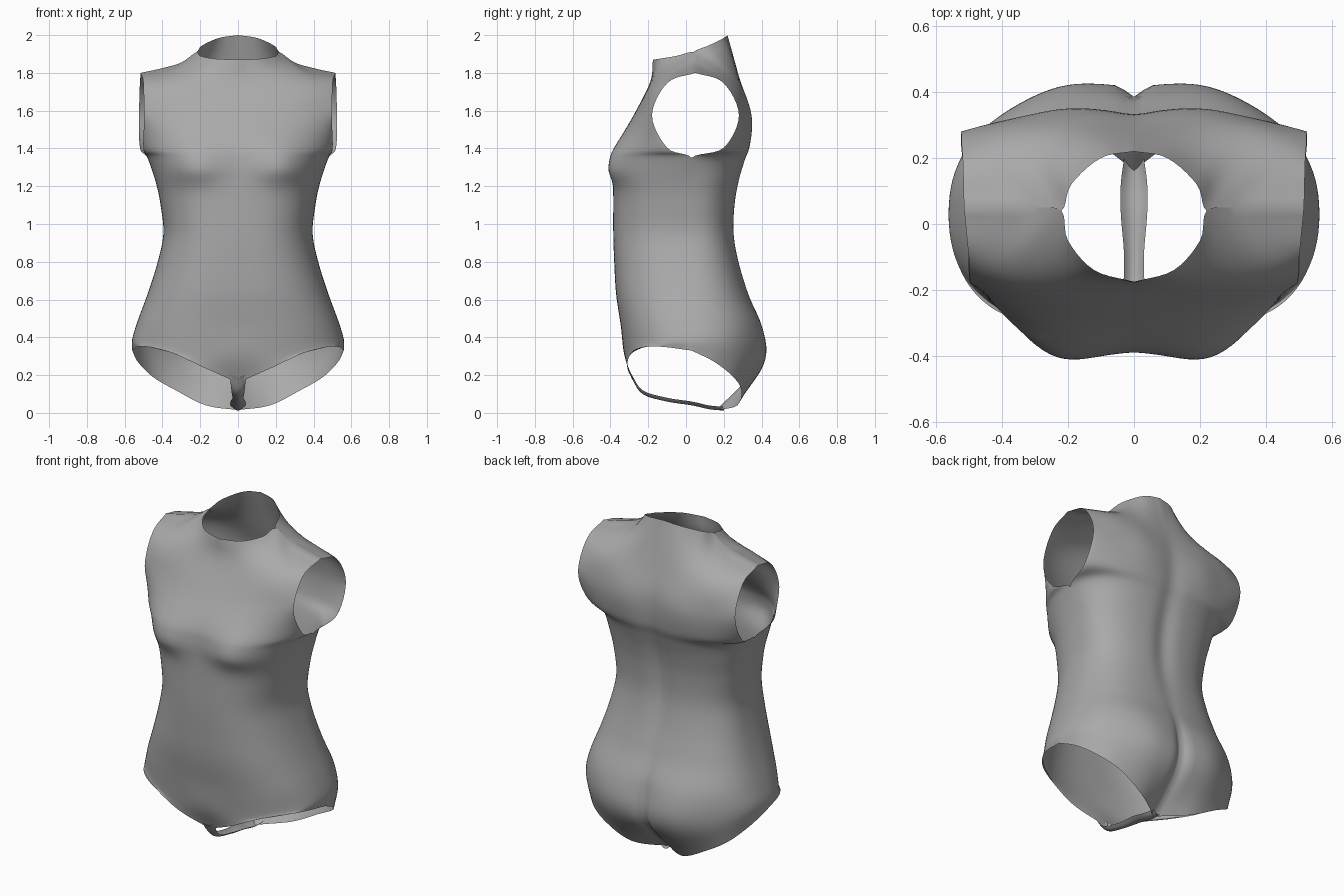
import bpy, bmesh
from math import sin, cos, pi, exp, radians
from mathutils import Vector

cube = bpy.data.objects.get("Cube")
if cube:
    bpy.data.objects.remove(cube)

COLS, STEPS = 30, 6
SEAM = 0.03

grey = bpy.data.materials.new("soft grey")
grey.use_nodes = True
grey.diffuse_color = (0.4, 0.4, 0.4, 1)
grey.node_tree.nodes["Principled BSDF"].inputs["Base Color"].default_value = (0.4, 0.4, 0.4, 1)


def spline(points, t):
    """Point on a smooth curve through the points, t from 0 to 1."""
    pts = [Vector(p) for p in points]
    pts = [2 * pts[0] - pts[1]] + pts + [2 * pts[-1] - pts[-2]]
    s = t * (len(pts) - 3)
    i = min(int(s), len(pts) - 4)
    f = s - i
    a, b, c, d = pts[i:i + 4]
    return b + 0.5 * f * (c - a + f * (2 * a - 5 * b + 4 * c - d + f * (3 * (b - c) + d - a)))


def section(width, mid_y, mid_z, edge_y, edge_z, power):
    """Half cross-section from the centre line out to the side."""
    row = []
    for j in range(COLS + 1):
        u = sin(j / COLS * pi / 2)
        f = max(0, 1 - u ** 2.8) ** power
        row.append(Vector((width * u, edge_y + (mid_y - edge_y) * f,
                           mid_z + (edge_z - mid_z) * u * u)))
    return row


def edge_row(points):
    return [spline(points, j / COLS) for j in range(COLS + 1)]


def bump(x, z, cx, cz, rx, rz):
    return exp(-((x - cx) / rx) ** 2 - ((z - cz) / rz) ** 2)


# Body levels: half width, front y, back y, front z, back z, side z
body = [
    (0.56, -0.325, 0.395, 0.30, 0.24, 0.39),
    (0.53, -0.345, 0.395, 0.46, 0.45, 0.49),
    (0.475, -0.37, 0.33, 0.63, 0.63, 0.64),
    (0.425, -0.38, 0.28, 0.80, 0.80, 0.80),
    (0.395, -0.385, 0.255, 0.95, 0.95, 0.95),
    (0.41, -0.385, 0.26, 1.10, 1.10, 1.10),
    (0.435, -0.385, 0.28, 1.22, 1.22, 1.22),
]
# Armhole levels: angle round the hole, front y, back y, centre z, power
armhole = [
    (0, -0.385, 0.31, 1.33, 0.45),
    (40, -0.365, 0.335, 1.42, 0.65),
    (90, -0.275, 0.335, 1.58, 1.0),
    (140, -0.19, 0.29, 1.75, 1.0),
]
# Leg edges and neck edges, from the centre line outwards
leg_edge = {
    -1: [(0, -0.27, 0.16), (0.17, -0.31, 0.235), (0.33, -0.295, 0.31),
         (0.45, -0.24, 0.345), (0.53, -0.13, 0.35), (0.56, SEAM, 0.33)],
    1: [(0, 0.17, 0.015), (0.17, 0.27, 0.04), (0.33, 0.29, 0.12),
        (0.45, 0.25, 0.19), (0.53, 0.15, 0.27), (0.56, SEAM, 0.33)],
}
shoulder = [(0.22, 0.04, 1.91), (0.3, 0.05, 1.855), (0.4, 0.05, 1.825), (0.515, 0.05, 1.80)]
neck_edge = {
    -1: [(0, -0.175, 1.87), (0.12, -0.14, 1.875), (0.2, -0.05, 1.89)],
    1: [(0, 0.22, 2.0), (0.1, 0.2, 1.985), (0.19, 0.12, 1.945)],
}


def panel(side):
    """Grid of points for the front (-1) or back (1) half."""
    rows = [edge_row(leg_edge[side])]
    for w, front, back, fz, bz, ez in body:
        rows.append(section(w, front if side < 0 else back, fz if side < 0 else bz, SEAM, ez, 0.43))
    for deg, front, back, z, power in armhole:
        a = radians(deg)
        y = 0.05 + side * 0.23 * sin(a) - 0.02 * (deg == 0)
        w = 0.51 + 0.06 * (y - 0.05) - 0.03 * (deg == 0)
        rows.append(section(w, front if side < 0 else back, z, y, 1.575 - 0.225 * cos(a), power))
    rows.append(edge_row(neck_edge[side] + shoulder))
    n = (len(rows) - 1) * STEPS
    grid = [[spline([r[j] for r in rows], i / n) for j in range(COLS + 1)] for i in range(n + 1)]
    for p in (p for row in grid for p in row):
        x, z = p.x, p.z
        if side < 0:    # breasts
            p.y -= 0.045 * bump(x, z, 0.24, 1.29, 0.14, 0.14 if z > 1.29 else 0.08)
        else:           # buttocks, cleft, spine groove and shoulder blades
            p.y += 0.025 * bump(x, z, 0.2, 0.33, 0.15, 0.17)
            p.y -= 0.035 * bump(x, z, 0, 0.28, 0.03, 0.22)
            p.y -= 0.02 * bump(x, z, 0, 1.15, 0.06, 0.4)
            p.y += 0.015 * bump(x, z, 0.2, 1.55, 0.13, 0.15)
    return grid


def make_object(name, grids):
    bm = bmesh.new()
    for grid in grids:
        vs = [[bm.verts.new(p) for p in row] for row in grid]
        for lo, hi in zip(vs, vs[1:]):
            for j in range(len(lo) - 1):
                bm.faces.new((lo[j], lo[j + 1], hi[j + 1], hi[j]))
    bmesh.ops.remove_doubles(bm, verts=bm.verts, dist=0.0005)
    bmesh.ops.recalc_face_normals(bm, faces=bm.faces)
    mesh = bpy.data.meshes.new(name)
    bm.to_mesh(mesh)
    bm.free()
    mesh.materials.append(grey)
    obj = bpy.data.objects.new(name, mesh)
    bpy.context.collection.objects.link(obj)
    mirror = obj.modifiers.new("Mirror", "MIRROR")
    mirror.merge_threshold = 0.001
    bpy.ops.object.select_all(action="DESELECT")
    bpy.context.view_layer.objects.active = obj
    obj.select_set(True)
    bpy.ops.object.shade_smooth_by_angle(angle=radians(50))
    return obj


# Torso shell: the two halves share the side seam up to the armpit
front, back = panel(-1), panel(1)
for i in range((len(body) + 1) * STEPS + 1):
    middle = (front[i][-1] + back[i][-1]) / 2
    front[i][-1], back[i][-1] = middle, middle.copy()
make_object("torso_shell", [front, back])

# Narrow strip between the legs
path = [(0.045, -0.292, 0.19), (0.035, -0.23, 0.10), (0.03, -0.1, 0.06),
        (0.04, 0.03, 0.04), (0.04, 0.12, 0.02), (0.03, 0.2, 0.012)]
strip = []
for i in range(25):
    w, y, z = spline(path, i / 24)
    strip.append([Vector((w * k / 4, y, z + 0.02 * (k / 4) ** 2)) for k in range(5)])
make_object("crotch_strip", [strip])
